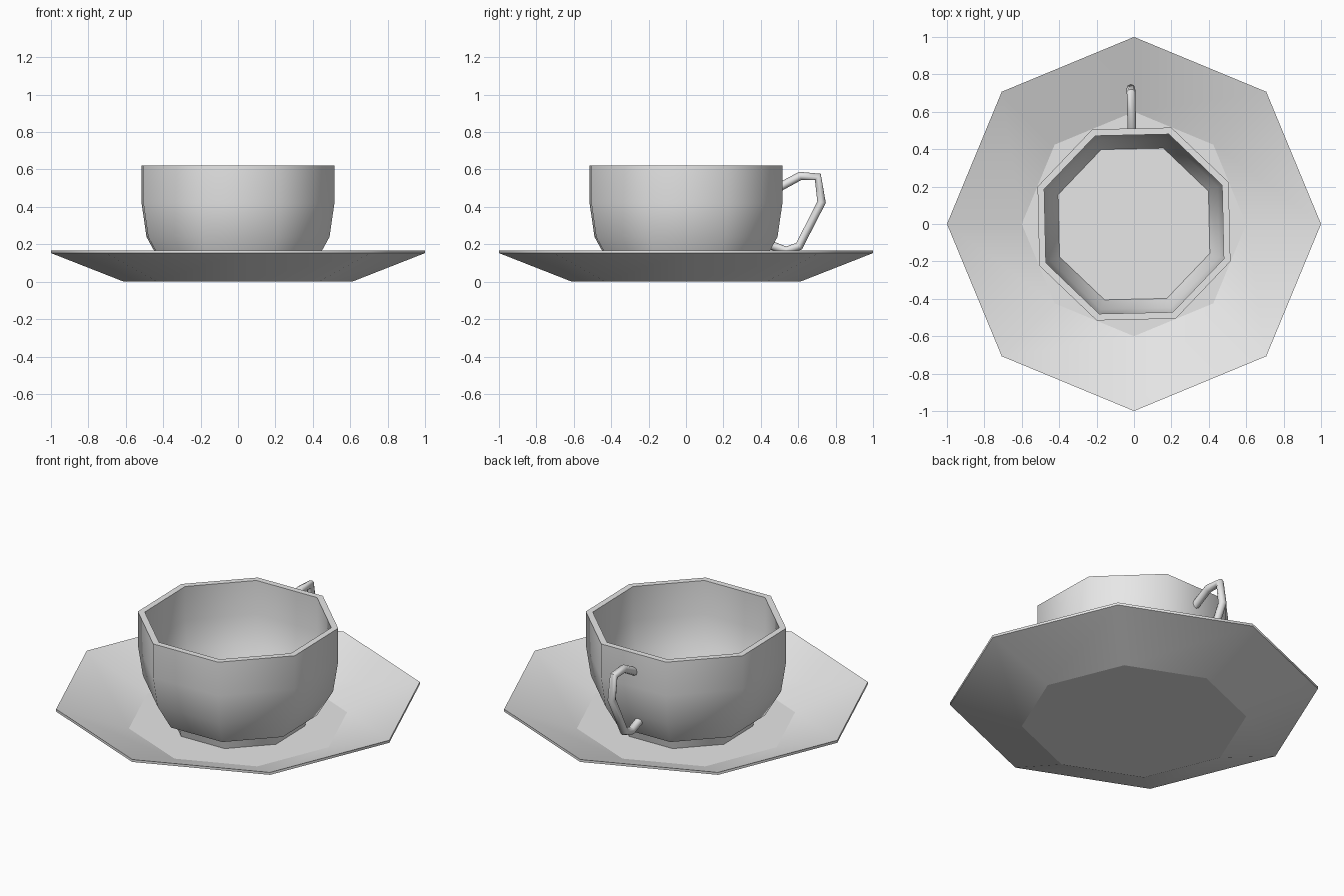
import bpy, bmesh, math
from mathutils import Matrix

cube = bpy.data.objects.get("Cube")
if cube:
    bpy.data.objects.remove(cube)

SIDES = 8
TURN = math.radians(1.3)          # the cup sits slightly twisted on its saucer

porcelain = bpy.data.materials.new("grey_porcelain")
porcelain.use_nodes = True
porcelain.diffuse_color = (0.8, 0.8, 0.8, 1)
porcelain.node_tree.nodes["Principled BSDF"].inputs["Base Color"].default_value = (0.8, 0.8, 0.8, 1)


def finish(name, bm):
    """Turn a bmesh into a smooth shaded object."""
    bmesh.ops.recalc_face_normals(bm, faces=bm.faces)
    for face in bm.faces:
        face.smooth = True
    mesh = bpy.data.meshes.new(name)
    bm.to_mesh(mesh)
    bm.free()
    mesh.materials.append(porcelain)
    obj = bpy.data.objects.new(name, mesh)
    bpy.context.collection.objects.link(obj)
    return obj


def lathe(name, profile, start):
    """Revolve (radius, z, sharp) points into a closed eight-sided solid."""
    bm = bmesh.new()
    rings = []
    for radius, z, sharp in profile:
        angles = [start + math.tau * i / SIDES for i in range(SIDES)]
        rings.append([bm.verts.new((radius * math.cos(a), radius * math.sin(a), z)) for a in angles])
    for low, high in zip(rings, rings[1:]):
        for i in range(SIDES):
            j = (i + 1) % SIDES
            bm.faces.new((low[i], low[j], high[j], high[i]))
    bm.faces.new(rings[0])
    bm.faces.new(rings[-1])
    # creases run around the marked rings
    for ring, (radius, z, sharp) in zip(rings, profile):
        for i in range(SIDES):
            bm.edges.get((ring[i], ring[(i + 1) % SIDES])).smooth = not sharp
    return finish(name, bm)


# Saucer: flat base, sloping sides, thin rim, flat well
lathe("saucer", [
    (0.61, 0.0, True), (1.0, 0.153, True), (1.0, 0.168, True), (0.6, 0.02, True),
], 0)

# Cup: outside up to the rim, then down the inside to the floor
cup_start = math.pi / SIDES + TURN
lathe("cup", [
    (0.437, 0.09, True), (0.525, 0.24, False), (0.553, 0.42, False), (0.553, 0.62, True),
    (0.515, 0.62, True), (0.515, 0.42, False), (0.49, 0.26, False), (0.435, 0.13, True),
], cup_start)

# Foot the cup stands on
lathe("cup_foot", [(0.37, 0.02, True), (0.39, 0.1, True)], cup_start)

# Handle: angular tube swept along the back of the cup
path = [(0.49, 0.50), (0.61, 0.565), (0.705, 0.56), (0.725, 0.425), (0.605, 0.19), (0.535, 0.165), (0.455, 0.195)]
curve = bpy.data.curves.new("handle_path", "CURVE")
curve.dimensions = "3D"
curve.bevel_depth = 0.023
curve.bevel_resolution = 2
curve.use_fill_caps = True
spline = curve.splines.new("POLY")
spline.points.add(len(path) - 1)
for point, (y, z) in zip(spline.points, path):
    point.co = (0, y, z, 1)
guide = bpy.data.objects.new("handle_guide", curve)
bpy.context.collection.objects.link(guide)
bpy.context.view_layer.update()
bm = bmesh.new()
bm.from_mesh(guide.to_mesh())
guide.to_mesh_clear()
bpy.data.objects.remove(guide)
bmesh.ops.transform(bm, matrix=Matrix.Rotation(TURN, 4, "Z"), verts=bm.verts)
handle = finish("handle", bm)
bpy.ops.object.select_all(action="DESELECT")
handle.select_set(True)
bpy.context.view_layer.objects.active = handle
bpy.ops.object.shade_smooth_by_angle(angle=math.radians(60))
